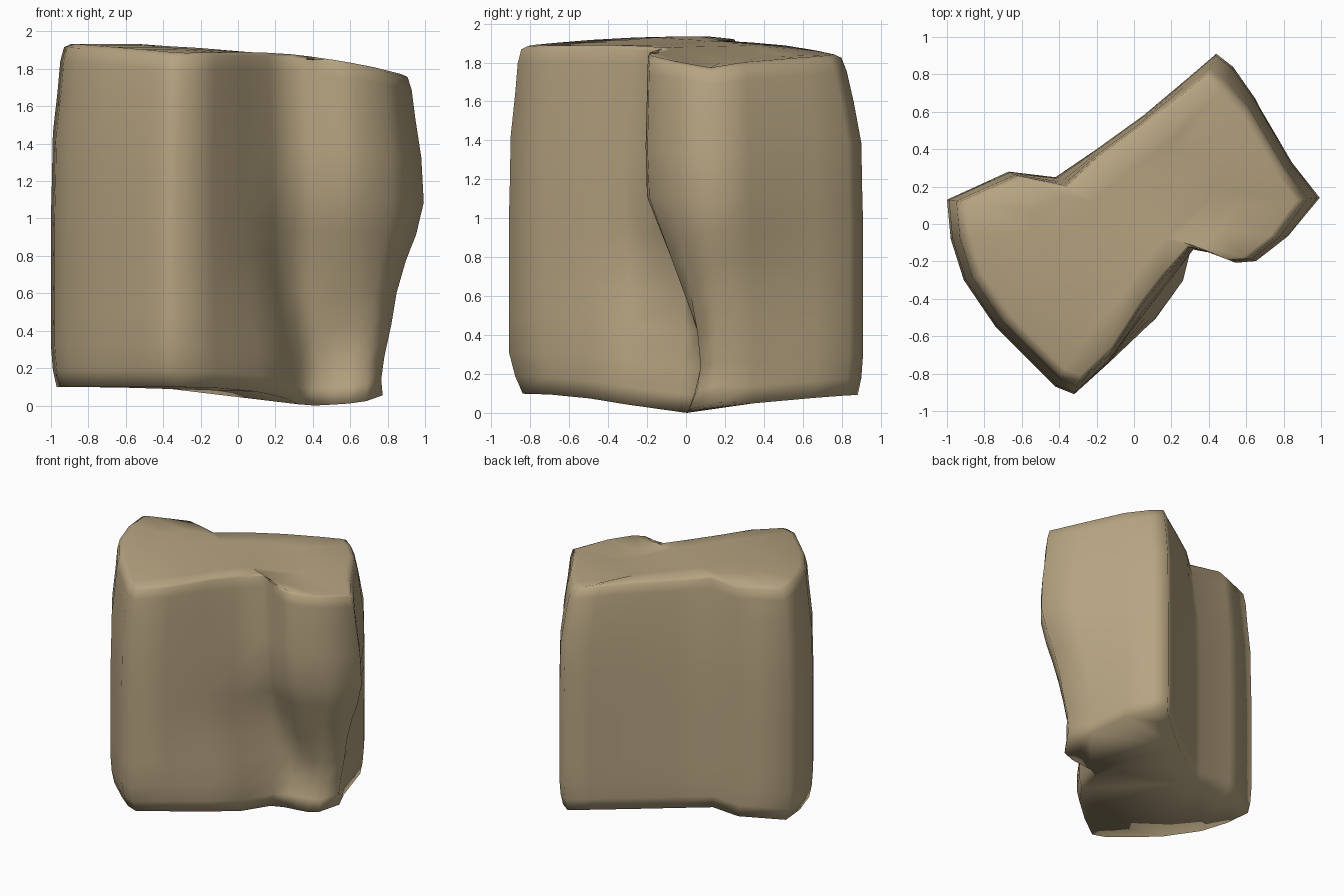
import bpy, bmesh, math
from mathutils import Vector

cube = bpy.data.objects.get("Cube")
if cube:
    bpy.data.objects.remove(cube, do_unlink=True)

# Waist outline of the boulder, counter-clockwise
OUTLINE = [(1, .14), (.85, .33), (.65, .67), (.53, .84), (.44, .91), (.3, .79),
           (.05, .58), (-.2, .4), (-.42, .25), (-.67, .28), (-1, .13), (-.98, -.08),
           (-.91, -.3), (-.74, -.55), (-.55, -.74), (-.42, -.87), (-.32, -.91),
           (-.13, -.73), (.05, -.49), (.19, -.32), (.32, -.14), (.43, -.16),
           (.55, -.21), (.66, -.2), (.83, -.07)]

# Relative height and outline scale of each layer
LAYERS = [(0, .97), (.05, .99), (.12, 1), (.22, 1), (.32, 1), (.42, 1), (.5, 1),
          (.6, .995), (.74, .99), (.86, .965), (.95, .95), (.99, .93), (1, .89), (1, .55)]

# Local dents and bulges: centre, radius, height reach, offset
PUSHES = [((.97, .14, .2), .35, .85, (-.24, .03)),   # tapered right end
          ((.97, .14, .7), .35, .35, (-.04, 0)),     # hollow under the right tip
          ((.97, .14, 1.9), .25, .85, (-.03, 0)),    # sloping right end above the tip
          ((.58, -.2, .3), .3, .85, (-.02, .33)),    # undercut below the right lobe
          ((.14, -.38, .22), .28, .6, (.09, -.04)),  # foot bulge
          ((.14, -.38, 1.9), .25, 1, (-.02, .03)),   # front wall leaning back
          ((.32, -.14, .7), .16, .4, (-.04, .05)),   # pocket beside the foot
          ((-.42, .25, 1.9), .16, .5, (.03, -.03)),  # worn back notch
          ((.44, .9, 1.9), .3, .4, (-.02, -.06)),    # worn back corner
          ((-.35, -.9, .1), .25, .2, (0, .05))]      # worn front corner


def top_height(x, y):
    return 1.915 - .035 * x - .09 * max(0, x) ** 2 - .03 * y * y


def base_height(x, y):
    return .115 - .11 * math.exp(-((x - .5) ** 2 + y * y) / .3)


def shaped_point(x, y, height, scale):
    low, high = base_height(x, y), top_height(x, y)
    z = low + (high - low) * height
    p = Vector((x, y))
    for (cx, cy, cz), radius, reach, offset in PUSHES:
        near = math.exp(-((x - cx) ** 2 + (y - cy) ** 2) / radius ** 2)
        rise = max(0, 1 - abs(z - cz) / reach)
        p += Vector(offset) * near * rise
    return (p.x * scale, p.y * scale, z)


# Skin the layers into one closed stone
bm = bmesh.new()
rings = [[bm.verts.new(shaped_point(x, y, h, s)) for x, y in OUTLINE] for h, s in LAYERS]
count = len(OUTLINE)
for lower, upper in zip(rings, rings[1:]):
    for i in range(count):
        j = (i + 1) % count
        bm.faces.new((lower[i], lower[j], upper[j], upper[i]))
bm.faces.new(reversed(rings[0]))
bm.faces.new(rings[-1])
bmesh.ops.triangulate(bm, faces=[f for f in bm.faces if len(f.verts) > 4])

# Rest the stone on the ground
lowest = min(v.co.z for v in bm.verts)
for v in bm.verts:
    v.co.z -= lowest
bmesh.ops.recalc_face_normals(bm, faces=bm.faces)

mesh = bpy.data.meshes.new("boulder")
bm.to_mesh(mesh)
bm.free()
boulder = bpy.data.objects.new("boulder", mesh)
bpy.context.collection.objects.link(boulder)

# Sandy stone colour
stone = bpy.data.materials.new("sandstone")
stone.use_nodes = True
colour = (.47, .37, .22, 1)
stone.diffuse_color = colour
shader = stone.node_tree.nodes["Principled BSDF"]
shader.inputs["Base Color"].default_value = colour
shader.inputs["Roughness"].default_value = .9
mesh.materials.append(stone)

for face in mesh.polygons:
    face.use_smooth = True
